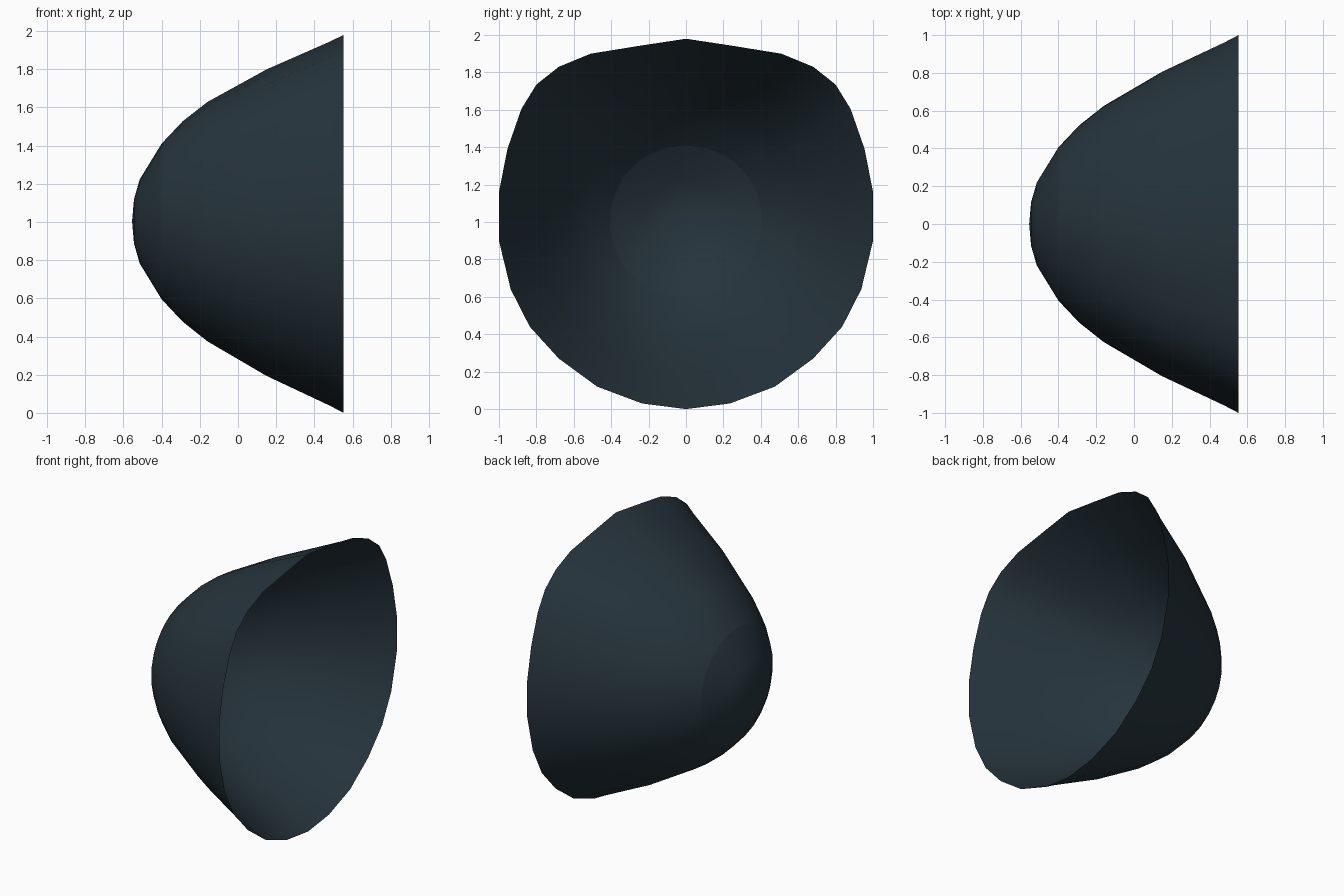
import bpy, bmesh

if "Cube" in bpy.data.objects:
    bpy.data.objects.remove(bpy.data.objects["Cube"])

slate = bpy.data.materials.new("dark slate")
slate.diffuse_color = (0.0194, 0.0343, 0.0467, 1.0)
slate.use_nodes = True
slate.node_tree.nodes["Principled BSDF"].inputs["Base Color"].default_value = slate.diffuse_color

CZ = 1.003  # height of the bowl axis
X0 = -0.555  # tip of the bowl

# Half of the rim outline (y, z), from the top down to the bottom
half = [(0, 1.98), (0.25, 1.942), (0.51, 1.90), (0.68, 1.83), (0.80, 1.735),
        (0.88, 1.605), (0.955, 1.39), (1.0, 1.16), (1.0, 0.90), (0.937, 0.64),
        (0.835, 0.44), (0.68, 0.27), (0.475, 0.12), (0.235, 0.03), (0, 0)]
rim = half + [(-y, z) for y, z in half[-2:0:-1]]

# Profile rings: (x, radius, how far the ring follows the rim outline)
shell_rings = [(-0.40, 0.408, 0), (-0.29, 0.525, 0.05), (-0.16, 0.628, 0.15),
               (0.15, 0.808, 0.62), (0.48, 0.962, 0.93), (0.553, 1.0, 1)]
cap_rings = [(-0.545, 0.115, 0), (-0.515, 0.22, 0), (-0.40, 0.408, 0)]


def ring_points(x, radius, blend):
    points = []
    for y, z in rim:
        dz = z - CZ
        length = (y * y + dz * dz) ** 0.5
        k = radius * (1 + (length - 1) * blend) / length
        points.append((x, y * k, CZ + dz * k))
    return points


def make_surface(name, rings, closed_tip):
    bm = bmesh.new()
    loops = [[bm.verts.new(p) for p in ring_points(*r)] for r in rings]
    n = len(rim)
    for a, b in zip(loops, loops[1:]):
        for i in range(n):
            j = (i + 1) % n
            bm.faces.new((a[i], a[j], b[j], b[i]))
    if closed_tip:
        tip = bm.verts.new((X0, 0, CZ))
        for i in range(n):
            bm.faces.new((tip, loops[0][(i + 1) % n], loops[0][i]))
    bmesh.ops.recalc_face_normals(bm, faces=bm.faces[:])
    # Outer side faces away from the bowl axis
    bm.normal_update()
    f = bm.faces[0]
    c = f.calc_center_median()
    if f.normal.y * c.y + f.normal.z * (c.z - CZ) < 0:
        bmesh.ops.reverse_faces(bm, faces=bm.faces[:])
    for f in bm.faces:
        f.smooth = True
    mesh = bpy.data.meshes.new(name)
    bm.to_mesh(mesh)
    bm.free()
    mesh.materials.append(slate)
    obj = bpy.data.objects.new(name, mesh)
    bpy.context.collection.objects.link(obj)
    return obj


# Open flared bowl and its rounded end cap
make_surface("bowl_shell", shell_rings, False)
make_surface("bowl_end_cap", cap_rings, True)
